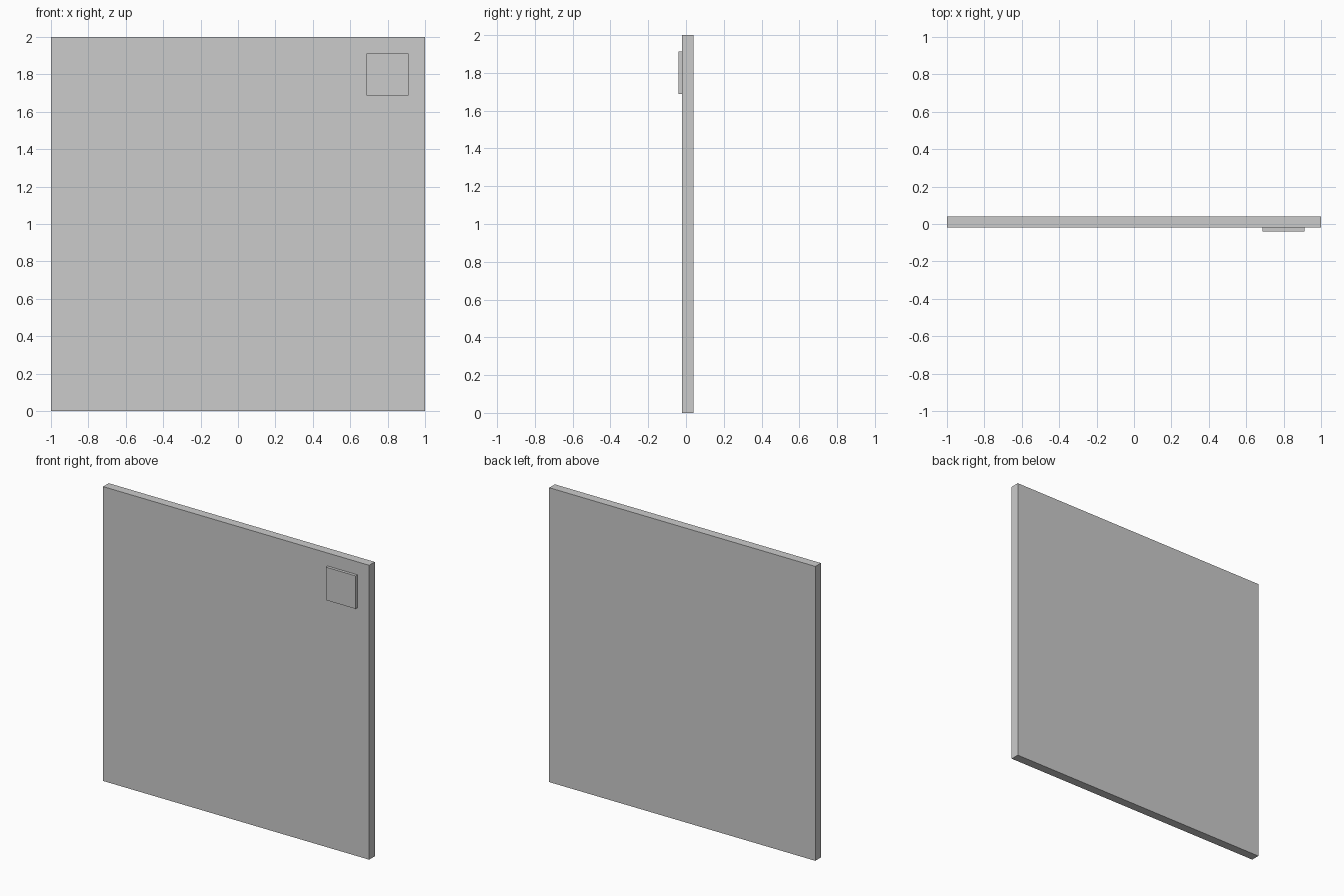
import bpy

if "Cube" in bpy.data.objects:
    bpy.data.objects.remove(bpy.data.objects["Cube"])


def box(name, x, y, z):
    """Box spanning the given (min, max) ranges."""
    spans = (x, y, z)
    bpy.ops.mesh.primitive_cube_add(size=1, location=[(a + b) / 2 for a, b in spans])
    obj = bpy.context.object
    obj.name = name
    obj.scale = [b - a for a, b in spans]
    bpy.ops.object.transform_apply(location=False, rotation=False, scale=True)
    return obj


# Large upright square panel
box("panel", (-1, 1), (-0.02, 0.04), (0, 2))

# Small square plate on the front, near the upper right corner
box("corner_plate", (0.688, 0.912), (-0.04, -0.02), (1.688, 1.912))
